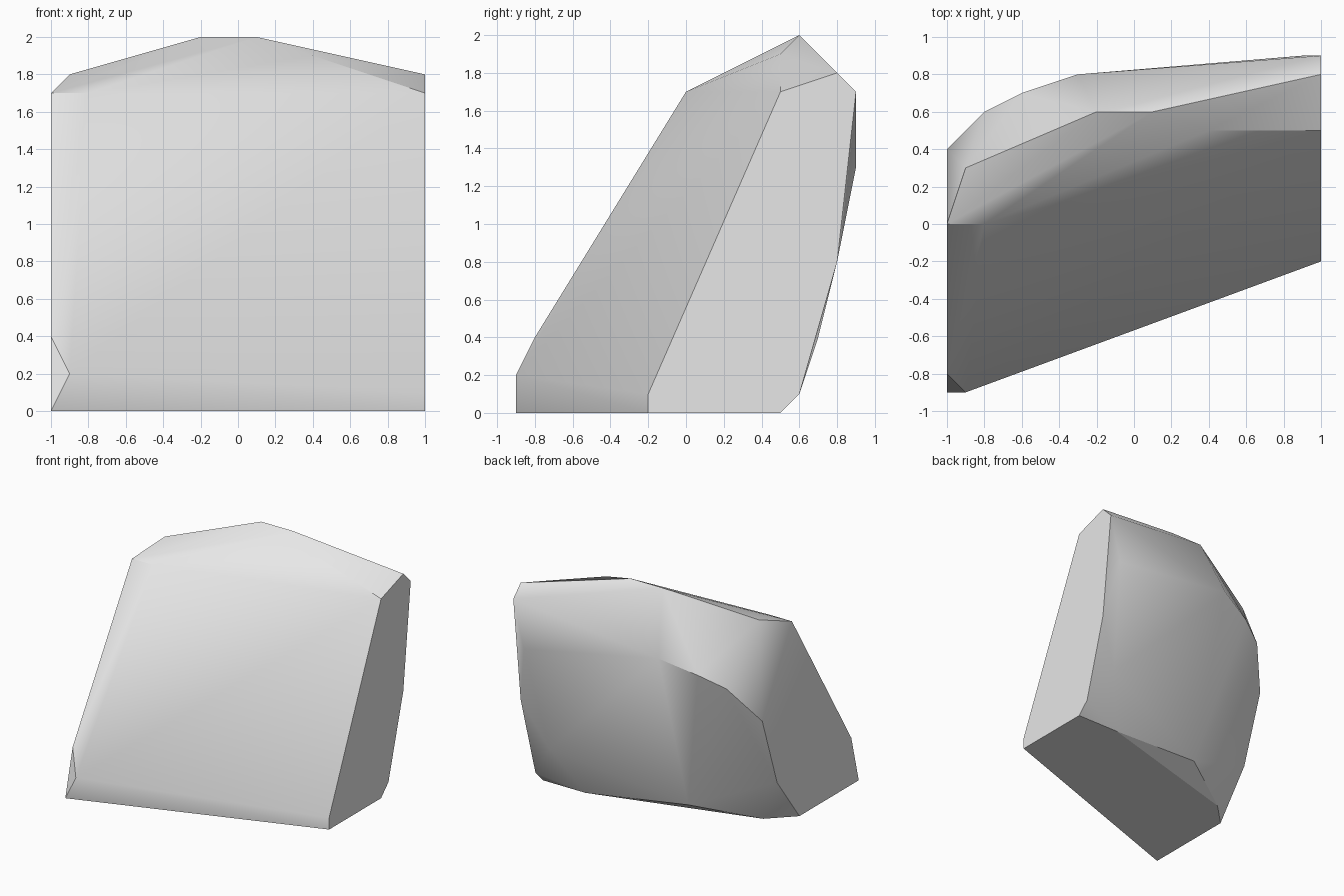
import bpy
import bmesh
import math

default_cube = bpy.data.objects.get("Cube")
if default_cube:
    bpy.data.objects.remove(default_cube, do_unlink=True)

UNIT = 0.1  # the outlines below are drawn in tenths

# Flat cut sides, as (y, z) outlines
left_side = [(-2, 0), (-2, 1), (5, 17), (8, 18), (9, 17), (8, 8), (6, 1), (5, 0)]
right_side = [(-9, 0), (-8, 4), (0, 17), (4, 10), (2, 4), (-1, 0)]

# Corners between the two sides, as (x, y, z)
front_edge = [(-9, -9, 2), (-8, 0, 17), (4, 5, 19)]
top_ridge = [(-9, 3, 18), (-2, 6, 20), (1, 6, 20)]
back_ridge = [(-8, 6, 13), (-6, 7, 14), (-3, 8, 15), (9, 9, 13)]
back_foot = [(8, 7, 4), (6, 5, 0), (-3, 4, 1), (-8, 1, 0)]


def make_material(name, colour):
    material = bpy.data.materials.new(name)
    material.use_nodes = True
    material.diffuse_color = colour
    shader = next(n for n in material.node_tree.nodes if n.type == 'BSDF_PRINCIPLED')
    shader.inputs["Base Color"].default_value = colour
    return material


def make_hull(name, corners, material):
    bm = bmesh.new()
    for corner in corners:
        bm.verts.new([value * UNIT for value in corner])
    hull = bmesh.ops.convex_hull(bm, input=bm.verts[:])
    # Drop any corner that fell inside the hull
    inside = [g for g in hull["geom_interior"] if isinstance(g, bmesh.types.BMVert)]
    bmesh.ops.delete(bm, geom=inside, context='VERTS')
    # Join the triangles of each flat cut into one face
    bmesh.ops.dissolve_limit(bm, angle_limit=math.radians(0.5),
                             verts=bm.verts[:], edges=bm.edges[:])
    bmesh.ops.recalc_face_normals(bm, faces=bm.faces[:])
    mesh = bpy.data.meshes.new(name)
    bm.to_mesh(mesh)
    bm.free()
    mesh.materials.append(material)
    obj = bpy.data.objects.new(name, mesh)
    bpy.context.collection.objects.link(obj)
    return obj


# Rock chunk: soft facets with sharp edges kept
corners = [(10, y, z) for y, z in left_side] + [(-10, y, z) for y, z in right_side]
corners += front_edge + top_ridge + back_ridge + back_foot
rock = make_hull("rock", corners, make_material("light_grey_stone", (0.8, 0.8, 0.8, 1)))

for other in bpy.context.selected_objects:
    other.select_set(False)
rock.select_set(True)
bpy.context.view_layer.objects.active = rock
bpy.ops.object.shade_smooth_by_angle(angle=math.radians(30))
